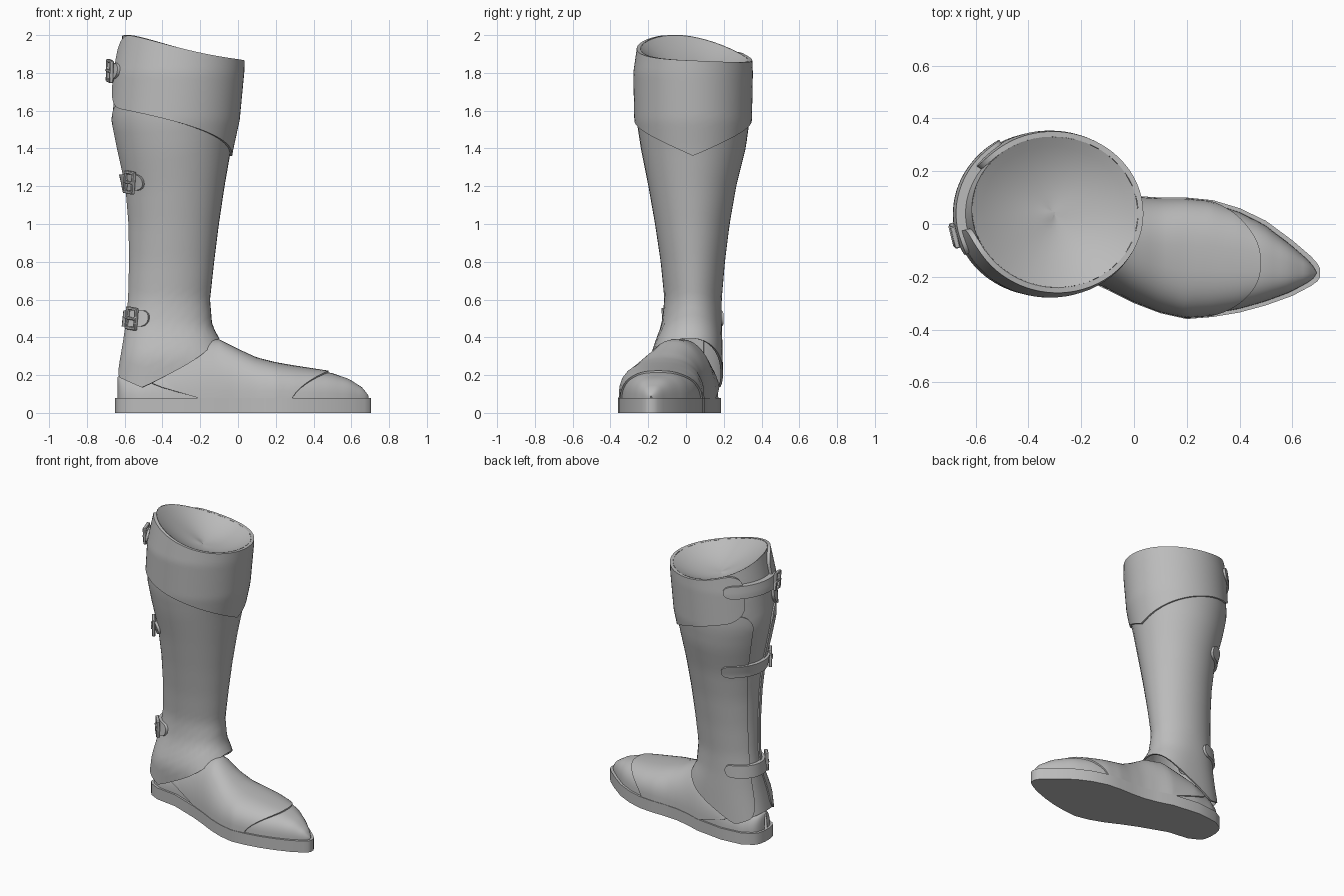
import bpy, bmesh
from math import sin, cos, pi, sqrt, radians
from mathutils import Matrix, Vector

if "Cube" in bpy.data.objects:
    bpy.data.objects.remove(bpy.data.objects["Cube"])

leather = bpy.data.materials.new("plain grey")
leather.use_nodes = True
GREY = (0.5, 0.5, 0.5, 1)
leather.diffuse_color = GREY
leather.node_tree.nodes["Principled BSDF"].inputs["Base Color"].default_value = GREY

# Leg sections: z, x low, x high, y low, y high
LEG = [(.14, -.645, -.06, -.17, .188), (.3, -.615, -.075, -.18, .185),
       (.39, -.6, -.105, -.15, .183), (.46, -.59, -.145, -.12, .18),
       (.6, -.575, -.157, -.105, .18), (.8, -.57, -.135, -.125, .197),
       (1, -.573, -.11, -.155, .222), (1.2, -.59, -.08, -.19, .257),
       (1.4, -.635, -.045, -.23, .307), (1.55, -.665, -.012, -.253, .328),
       (1.8, -.648, .012, -.258, .333), (2, -.61, .02, -.23, .323)]
# Foot stations: x, y low, y high, top height
FOOT = [(-.65, 0, .05, .19), (-.64, -.05, .1, .2), (-.62, -.075, .13, .2),
        (-.55, -.11, .17, .22), (-.4, -.13, .185, .29), (-.2, -.205, .16, .38),
        (-.1, -.25, .128, .38), (0, -.3, .107, .33), (.1, -.338, .1, .285),
        (.2, -.36, .1, .26), (.3, -.352, .09, .243), (.4, -.335, .06, .228),
        (.5, -.308, .012, .213), (.6, -.272, -.062, .18), (.67, -.235, -.122, .135),
        (.695, -.217, -.15, .105), (.705, -.2, -.17, .09)]


def lookup(table, k):
    k = min(max(k, table[0][0]), table[-1][0])
    for a, b in zip(table, table[1:]):
        if k <= b[0]:
            t = (k - a[0]) / (b[0] - a[0])
            return [p + (q - p) * t for p, q in zip(a[1:], b[1:])]


def power(value, e):
    return abs(value) ** e * (1 if value >= 0 else -1)


def clip(value):
    return min(max(value, 0), 1)


def leg_point(angle, z, lift):
    x0, x1, y0, y1 = lookup(LEG, z)
    e = 1 - .2 * clip((.6 - z) / .3)
    return Vector(((x0 + x1) / 2 + ((x1 - x0) / 2 + lift) * power(cos(angle), e),
                   (y0 + y1) / 2 + ((y1 - y0) / 2 + lift) * power(sin(angle), e), z))


def foot_point(x, v, lift):
    y0, y1, top = lookup(FOOT, x)
    half = max((y1 - y0) / 2 - .012 + lift, .004)
    e = .95 - .2 * clip((x + .05) / .25)
    return Vector((x * .98, (y0 + y1) / 2 - half * power(cos(v), e),
                   .075 + (top - .075 + lift) * power(max(sin(v), 0), e)))


def finish(name, bm):
    mesh = bpy.data.meshes.new(name)
    bm.to_mesh(mesh)
    bm.free()
    mesh.materials.append(leather)
    obj = bpy.data.objects.new(name, mesh)
    bpy.context.collection.objects.link(obj)
    bpy.ops.object.select_all(action="DESELECT")
    obj.select_set(True)
    bpy.context.view_layer.objects.active = obj
    bpy.ops.object.shade_smooth_by_angle(angle=radians(40))
    return obj


def patch(name, f, u0, u1, lift, n=48, m=16, v1=1, tuck=None, fill=False):
    """Curved panel; a tuck turns its edges inward to give it thickness."""
    bm = bmesh.new()
    p = 0 if tuck is None else 1
    grid = []
    for i in range(-p, n + p + 1):
        u = u0 + (u1 - u0) * (1 - cos(pi * clip(i / n))) / 2
        grid.append([bm.verts.new(f(u, v1 * clip(j / m),
                     lift if 0 <= i <= n and 0 <= j <= m else tuck))
                     for j in range(-p, m + p + 1)])
    for a, b in zip(grid, grid[1:]):
        for j in range(len(a) - 1):
            bm.faces.new((a[j], b[j], b[j + 1], a[j + 1]))
    bmesh.ops.remove_doubles(bm, verts=bm.verts, dist=.0002)
    if fill:
        bmesh.ops.holes_fill(bm, edges=bm.edges, sides=0)
        bmesh.ops.recalc_face_normals(bm, faces=bm.faces)
    return finish(name, bm)


def band(name, u0, u1, bottom, top, lift, radius=.3, drop=.1, **kw):
    """Panel around the leg with rounded corners at both ends."""
    def f(u, v, off):
        k = max(0, 1 - min(u - u0, u1 - u) / radius)
        cut = drop * (1 - sqrt(max(0, 1 - k * k)))
        lo, hi = bottom(u) + cut, top(u) - cut
        return leg_point(u, lo + (hi - lo) * v, off)
    return patch(name, f, u0, u1, lift, **kw)


def rim(a):
    return 1.865 - .012 * sin(a) + .132 * ((1 - cos(a - radians(18))) / 2) ** 2.1


def ankle(a):
    k = power(cos(a), .85)
    if k > -.5:
        return .135 + .26 * ((k + .5) / 1.5) ** 1.1
    return .135 + .06 * (-.5 - k) / .5


def cuff_edge(a):
    return 1.36 + .26 * abs(sin(a / 2))


# Sole
bm = bmesh.new()
outline = [(s[0], s[1]) for s in FOOT] + [(s[0], s[2]) for s in reversed(FOOT)]
base = bm.faces.new([bm.verts.new((x, y, 0)) for x, y in outline])
side = bmesh.ops.extrude_face_region(bm, geom=[base])
bmesh.ops.translate(bm, vec=(0, 0, .08),
                    verts=[g for g in side["geom"] if isinstance(g, bmesh.types.BMVert)])
bmesh.ops.recalc_face_normals(bm, faces=bm.faces)
finish("sole", bm)

# Toe and heel body, then the overlapping vamp
patch("foot_body", foot_point, -.65, .705, 0, v1=pi, m=24, fill=True)


def vamp_point(u, v, lift):
    low = 1 - sin(v)
    shift = .3 * low ** 4 * clip((-.2 - u) / .3) - .2 * low * clip((u - .1) / .38)
    return foot_point(u + shift, v, lift)


patch("vamp", vamp_point, -.5, .49, .009, v1=pi, m=24, tuck=-.012)

# Inner leg and the shallow hollow at the top
band("inner_leg", -pi, pi, lambda a: ankle(a) + .005, rim, 0, drop=0, m=30)


def hollow_point(u, v, lift):
    p = leg_point(u, rim(u), lift)
    x0, x1, y0, y1 = lookup(LEG, p.z)
    p = p.lerp(Vector(((x0 + x1) / 2, (y0 + y1) / 2, 1.9)), v)
    p.z -= .1 * (1 - (1 - v) ** 2)
    return p


patch("hollow", hollow_point, -pi, pi, .003, n=32, m=8)

# Outer leg and cuff, both open at the back
band("outer_leg", radians(-172), radians(155), ankle, lambda a: 1.63, .009,
     m=30, tuck=-.004)
band("cuff", radians(-168), radians(145), cuff_edge, rim, .021, radius=.4,
     n=90, tuck=.001)


# Straps and buckles
def add_strap(label, z, start, end, buckle, lift):
    band(label + "_strap", radians(start), radians(end), lambda a: z - .042,
         lambda a: z + .042, lift, radius=.18, drop=.038, n=32, m=6, tuck=-.004)
    bm = bmesh.new()
    angle = radians(buckle)
    place = (Matrix.Translation(leg_point(angle, z, lift + .008))
             @ Matrix.Rotation(angle + pi / 2, 4, "Z") @ Matrix.Rotation(.12, 4, "Y"))
    bars = [((s * .035, 0, 0), (.016, .022, .12)) for s in (-1, 1)]
    bars += [((0, 0, s * .052), (.08, .022, .016)) for s in (-1, 1)]
    bars.append(((0, -.008, 0), (.085, .014, .014)))
    for pos, size in bars:
        bmesh.ops.create_cube(bm, size=1, matrix=place @ Matrix.Translation(pos)
                              @ Matrix.Diagonal((*size, 1)))
    obj = finish(label + "_buckle", bm)
    obj.modifiers.new("rounding", "BEVEL").width = .004


add_strap("upper", 1.81, 122, 208, 194, .036)
add_strap("middle", 1.22, 115, 233, 215, .026)
add_strap("lower", .5, 106, 245, 220, .026)
